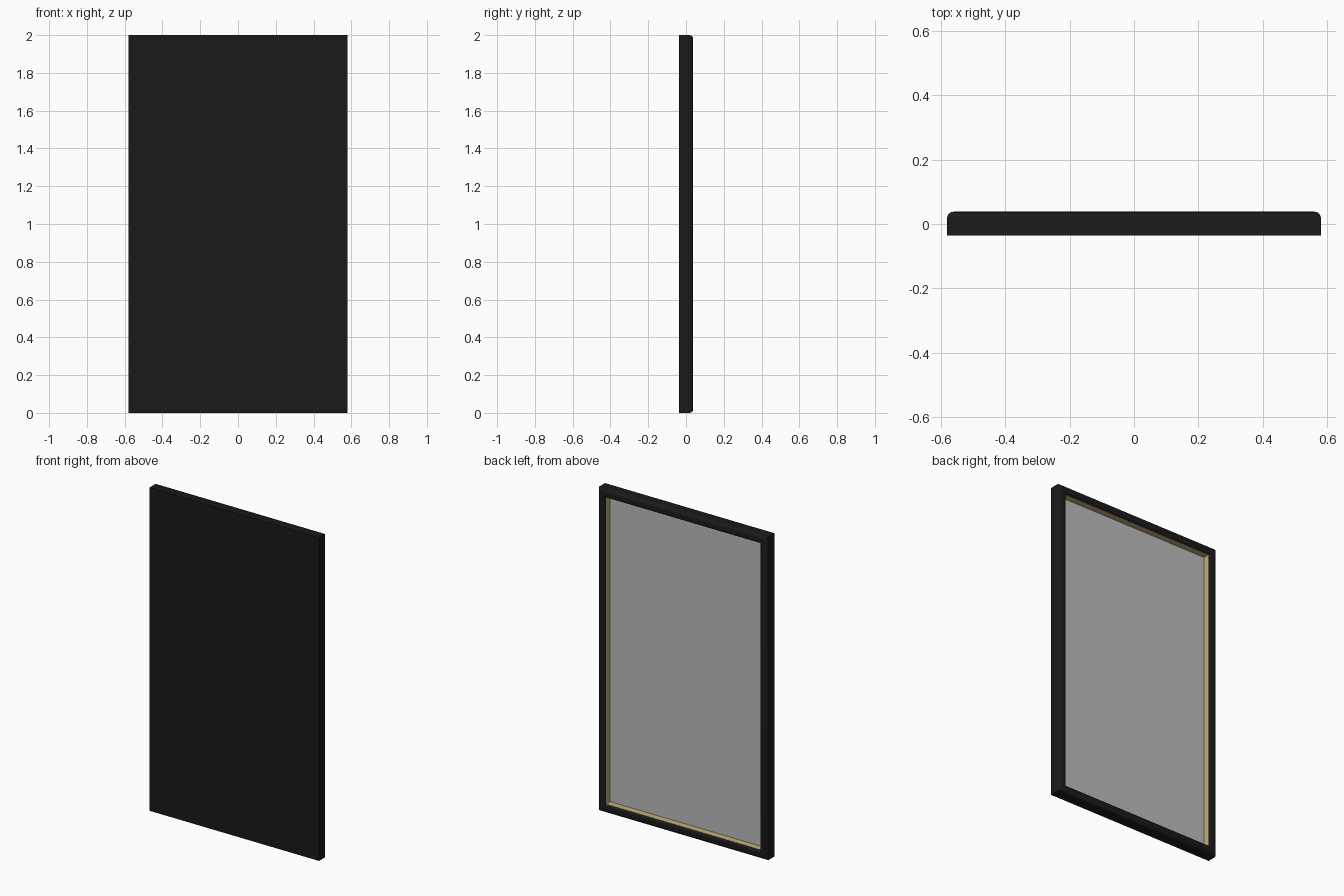
import bpy, bmesh, math

if "Cube" in bpy.data.objects:
    bpy.data.objects.remove(bpy.data.objects["Cube"])

W, H = 0.58, 2.0                 # half width, full height
BACK, FACE = -0.036, 0.038       # depth limits (mirror side faces +y)
LIP, GLASS = 0.05, -0.015        # frame bar width, glass depth


def material(name, rgb):
    m = bpy.data.materials.new(name)
    m.diffuse_color = (*rgb, 1)
    m.use_nodes = True
    m.node_tree.nodes["Principled BSDF"].inputs["Base Color"].default_value = m.diffuse_color
    return m


def make_object(name, bm, mat):
    bmesh.ops.recalc_face_normals(bm, faces=bm.faces)
    me = bpy.data.meshes.new(name)
    bm.to_mesh(me)
    bm.free()
    ob = bpy.data.objects.new(name, me)
    bpy.context.collection.objects.link(ob)
    me.materials.append(mat)
    bpy.context.view_layer.objects.active = ob
    ob.select_set(True)
    bpy.ops.object.shade_smooth_by_angle(angle=math.radians(35))
    ob.select_set(False)
    return ob


def sweep_rectangle(name, profile, mat):
    """Sweep a closed (inset, y) profile round the rectangle with mitred corners."""
    bm = bmesh.new()
    rings = []
    for sx, top in ((-1, 0), (1, 0), (1, 1), (-1, 1)):
        rings.append([bm.verts.new((sx * (W - d), y, H - d if top else d))
                      for d, y in profile])
    n = len(profile)
    for i in range(4):
        a, b = rings[i], rings[(i + 1) % 4]
        for j in range(n):
            k = (j + 1) % n
            bm.faces.new((a[j], b[j], b[k], a[k]))
    return make_object(name, bm, mat)


def arc(cx, cy, r, start, end, steps=4):
    return [(cx + r * math.cos(math.radians(start + (end - start) * i / steps)),
             cy + r * math.sin(math.radians(start + (end - start) * i / steps)))
            for i in range(steps + 1)]


def slab(name, inset, y0, y1, mat):
    bm = bmesh.new()
    bmesh.ops.create_cube(bm, size=1)
    for v in bm.verts:
        v.co = (v.co.x * 2 * (W - inset), y0 if v.co.y < 0 else y1,
                H / 2 + v.co.z * (H - 2 * inset))
    return make_object(name, bm, mat)


black = material("black", (0.01, 0.01, 0.01))
gold = material("gold", (0.55, 0.42, 0.2))
silver = material("silver", (0.5, 0.5, 0.5))

# outer frame with rounded front edges
frame = [(0, BACK)] + arc(0.02, FACE - 0.02, 0.02, 180, 90)
frame += arc(LIP - 0.013, FACE - 0.013, 0.013, 90, 0) + [(LIP, BACK)]
sweep_rectangle("frame", frame, black)

# gold liner on the inner wall
sweep_rectangle("inner_liner", [(LIP - 0.004, BACK + 0.012), (LIP - 0.004, 0.025),
                                (LIP + 0.001, 0.025), (LIP + 0.001, BACK + 0.012)], gold)

# mirror glass and backing board
slab("mirror_glass", LIP - 0.002, GLASS - 0.008, GLASS, silver)
slab("back_board", LIP, BACK, GLASS - 0.008, black)
